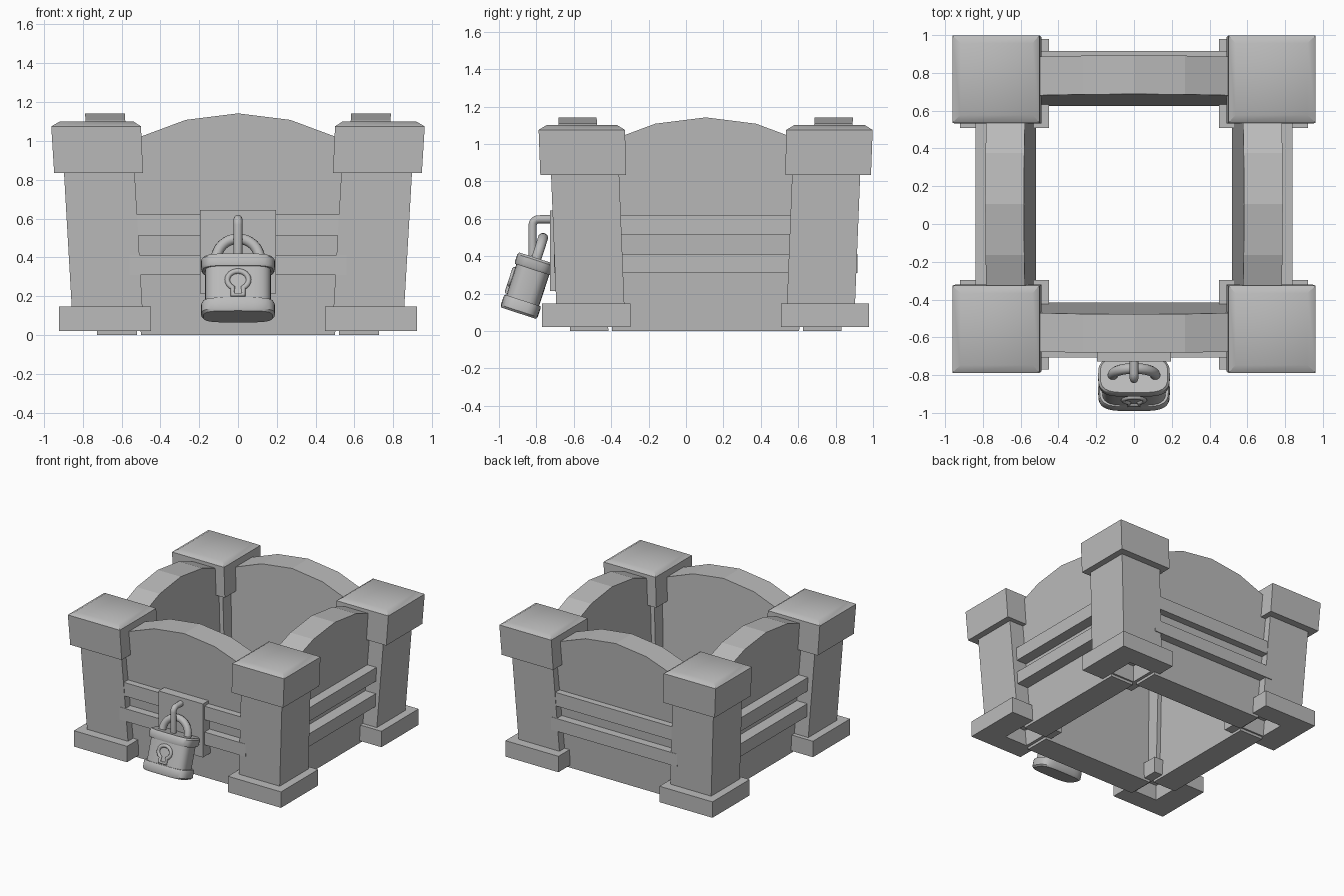
import bpy, bmesh
from math import sin, cos, pi, radians
from mathutils import Matrix, Vector

cube = bpy.data.objects.get("Cube")
if cube:
    bpy.data.objects.remove(cube, do_unlink=True)

GREY = (0.5, 0.5, 0.5, 1.0)
stone = bpy.data.materials.new("stone grey")
stone.use_nodes = True
stone.diffuse_color = GREY
stone.node_tree.nodes["Principled BSDF"].inputs["Base Color"].default_value = GREY

CENTRE = Matrix.Translation((0, 0.105, 0))


def smooth(obj, angle):
    bpy.ops.object.select_all(action='DESELECT')
    obj.select_set(True)
    bpy.context.view_layer.objects.active = obj
    bpy.ops.object.shade_smooth_by_angle(angle=radians(angle))


def loft(name, rings, matrix=CENTRE, angle=None, start_cap=True, chip=None):
    """Skin a list of equal rings into one part."""
    bm = bmesh.new()
    loops = [[bm.verts.new(p) for p in ring] for ring in rings]
    n = len(loops[0])
    for a, b in zip(loops, loops[1:]):
        for i in range(n):
            j = (i + 1) % n
            bm.faces.new((a[i], a[j], b[j], b[i]))
    if start_cap:
        bm.faces.new(loops[0])
    bm.faces.new(loops[-1])
    if chip:
        corner = max(bm.verts, key=lambda v: v.co.dot(Vector(chip)))
        bmesh.ops.bevel(bm, geom=[corner], offset=0.06, affect='VERTICES')
    bmesh.ops.recalc_face_normals(bm, faces=bm.faces)
    bm.transform(matrix)
    mesh = bpy.data.meshes.new(name)
    bm.to_mesh(mesh)
    bm.free()
    mesh.materials.append(stone)
    obj = bpy.data.objects.new(name, mesh)
    bpy.context.collection.objects.link(obj)
    if angle:
        smooth(obj, angle)
    return obj


def tube(name, points, radius, matrix, cyclic=False):
    """Round bar along a path."""
    curve = bpy.data.curves.new(name, 'CURVE')
    curve.dimensions = '3D'
    curve.bevel_depth = radius
    curve.bevel_resolution = 3
    curve.use_fill_caps = True
    spline = curve.splines.new('POLY')
    spline.points.add(len(points) - 1)
    for target, p in zip(spline.points, points):
        target.co = (*p, 1)
    spline.use_cyclic_u = cyclic
    curve.materials.append(stone)
    obj = bpy.data.objects.new(name, curve)
    bpy.context.collection.objects.link(obj)
    bpy.ops.object.select_all(action='DESELECT')
    obj.select_set(True)
    bpy.context.view_layer.objects.active = obj
    bpy.ops.object.convert(target='MESH')
    obj.matrix_world = matrix
    smooth(obj, 50)


def square(x, y, z, half):
    return [(x + sx * half, y + sy * half, z)
            for sx, sy in ((-1, -1), (1, -1), (1, 1), (-1, 1))]


# Corner posts, leaning outwards, with hollow feet and chamfered caps
for sx, x_name in ((-1, "right"), (1, "left")):
    for sy, y_name in ((-1, "front"), (1, "back")):
        where = f"{y_name}_{x_name}"

        def sq(x, y, z, half):
            return square(sx * x, sy * y, z, half)

        loft(f"post_{where}", [sq(0.672, 0.615, 0.1, 0.182),
                               sq(0.718, 0.647, 0.9, 0.182)], start_cap=False)
        loft(f"post_base_{where}", [sq(0.665, 0.655, 0.8, 0.1),
                                    sq(0.625, 0.615, 0.02, 0.1),
                                    sq(0.685, 0.638, 0.02, 0.236),
                                    sq(0.685, 0.638, 0.148, 0.236)],
             chip=(sx, -1, 9) if sy < 0 else None)
        loft(f"post_cap_{where}", [sq(0.718, 0.655, 0.835, 0.229),
                                   sq(0.731, 0.662, 1.075, 0.231),
                                   sq(0.728, 0.662, 1.1, 0.19)], angle=40)

# Arched walls with two slats each, leaning outwards
LEAN = 0.055
ARCH = [(-0.56, 1.0), (-0.27, 1.108), (0, 1.142), (0.27, 1.108), (0.56, 1.0)]
OUTLINE = [(0.5, 0)] + ARCH[::-1] + [(-0.5, 0)]


def slab(name, outline, inner, outer, turn, lean=LEAN):
    rings = [[(x, -(d + lean * z), z) for x, z in outline] for d in (inner, outer)]
    loft(name, rings, CENTRE @ Matrix.Rotation(turn * pi / 2, 4, 'Z'))


def rect(half, low, high):
    return [(-half, low), (half, low), (half, high), (-half, high)]


for turn, side in enumerate(("front", "left", "back", "right")):
    slab(f"wall_{side}", OUTLINE, 0.52, 0.725, turn)
    reach = 0.84 if turn % 2 else 0.812
    for level, low, high in (("lower", 0.31, 0.412), ("upper", 0.512, 0.62)):
        slab(f"slat_{level}_{side}", rect(0.56, low, high), 0.7, reach, turn, 0)

# Lock plate and the staple it carries
slab("lock_plate", rect(0.197, 0.215, 0.645), 0.7, 0.832, 0, 0)
bend = [(0, -0.79 - 0.03 * sin(a * pi / 8), 0.567 + 0.03 * cos(a * pi / 8))
        for a in range(5)]
tube("lock_staple", [(0, -0.7, 0.597)] + bend + [(0, -0.82, 0.4)], 0.023,
     Matrix.Identity(4))

# Padlock, hanging at a tilt
LOCK = Matrix.Translation((0, -0.895, 0.095)) @ Matrix.Rotation(radians(-18), 4, 'X')


def rounded(z, scale):
    """Softly squared oval cross-section."""
    ring = []
    for i in range(32):
        c, s = cos(i * pi / 16), sin(i * pi / 16)
        ring.append((0.19 * scale * abs(c) ** 0.5 * (1 if c > 0 else -1),
                     0.104 * scale * abs(s) ** 0.6 * (1 if s > 0 else -1), z))
    return ring


loft("padlock_body", [rounded(0, 0.94), rounded(0.012, 1), rounded(0.06, 1),
                      rounded(0.072, 0.96), rounded(0.072, 0.89),
                      rounded(0.245, 0.89), rounded(0.245, 0.96),
                      rounded(0.257, 1), rounded(0.298, 1), rounded(0.31, 0.94)],
     LOCK, angle=35)

arc = [(0.112 * cos(a * pi / 16), 0, 0.31 + 0.112 * sin(a * pi / 16)) for a in range(17)]
tube("padlock_shackle", [(0.112, 0, 0.28)] + arc + [(-0.112, 0, 0.28)], 0.028, LOCK)

# Raised keyhole rim
head = [radians(-60 + 300 * i / 20) for i in range(21)]
rim = [(0.055 * cos(a), -0.092, 0.168 + 0.048 * sin(a)) for a in head]
tube("keyhole_rim", rim + [(-0.028, -0.092, 0.088), (0.028, -0.092, 0.088)],
     0.014, LOCK, cyclic=True)
